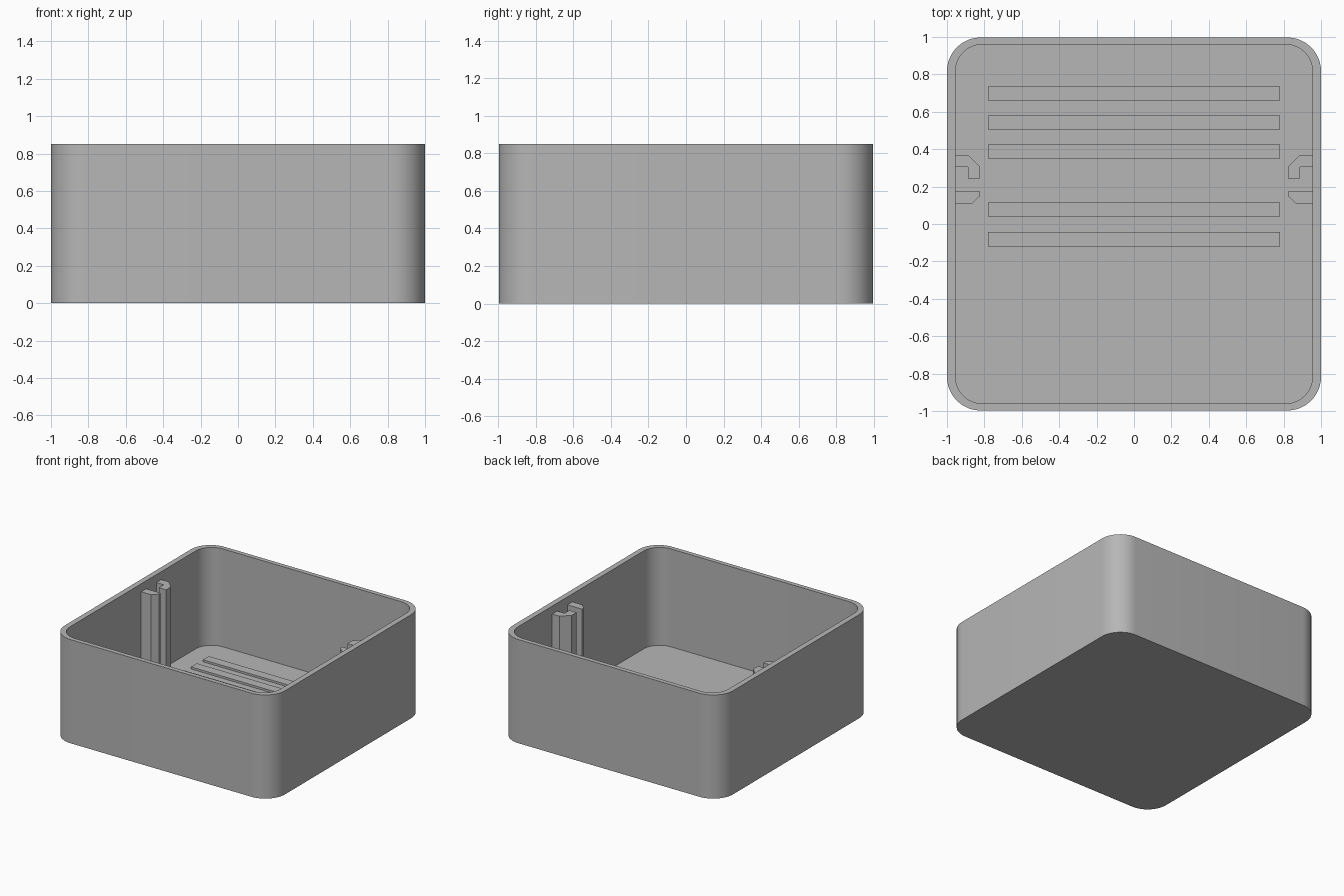
import bpy
import bmesh
import math

HEIGHT = 0.85
FLOOR = 0.047
POST_TOP = 0.785
RIB_HEIGHT = 0.017

cube = bpy.data.objects.get("Cube")
if cube:
    bpy.data.objects.remove(cube, do_unlink=True)

grey = bpy.data.materials.new("plain grey")
grey.use_nodes = True
colour = (0.47, 0.47, 0.47, 1)
grey.diffuse_color = colour
grey.node_tree.nodes["Principled BSDF"].inputs["Base Color"].default_value = colour


def finish(name, bm):
    bmesh.ops.recalc_face_normals(bm, faces=bm.faces)
    mesh = bpy.data.meshes.new(name)
    bm.to_mesh(mesh)
    bm.free()
    mesh.materials.append(grey)
    obj = bpy.data.objects.new(name, mesh)
    bpy.context.collection.objects.link(obj)
    return obj


def rounded_rectangle(half_x, half_y, radius, steps=12):
    points = []
    for corner, (sx, sy) in enumerate([(1, 1), (-1, 1), (-1, -1), (1, -1)]):
        for i in range(steps + 1):
            a = math.pi / 2 * (corner + i / steps)
            points.append((sx * (half_x - radius) + radius * math.cos(a),
                           sy * (half_y - radius) + radius * math.sin(a)))
    return points


def prism(name, outline, bottom, top):
    bm = bmesh.new()
    low, high = [[bm.verts.new((x, y, z)) for x, y in outline] for z in (bottom, top)]
    bm.faces.new(low)
    bm.faces.new(high)
    for i in range(len(outline)):
        j = (i + 1) % len(outline)
        bm.faces.new((low[i], low[j], high[j], high[i]))
    return finish(name, bm)


# Open tray: outer wall, rim, inner wall and floor as one closed shell
outer = rounded_rectangle(1.0, 0.997, 0.18)
inner = rounded_rectangle(0.955, 0.96, 0.145)
bm = bmesh.new()
rings = [[bm.verts.new((x, y, z)) for x, y in outline]
         for outline, z in ((outer, 0), (outer, HEIGHT), (inner, HEIGHT), (inner, FLOOR))]
for a, b in zip(rings, rings[1:]):
    for i in range(len(a)):
        j = (i + 1) % len(a)
        bm.faces.new((a[i], a[j], b[j], b[i]))
bm.faces.new(rings[0])
bm.faces.new(rings[-1])
tray = finish("tray", bm)
bpy.ops.object.select_all(action="DESELECT")
tray.select_set(True)
bpy.context.view_layer.objects.active = tray
bpy.ops.object.shade_smooth_by_angle(angle=math.radians(30))

# Board guide posts on both side walls
hook = [(0.957, 0.37), (0.888, 0.37), (0.823, 0.306), (0.823, 0.242),
        (0.888, 0.242), (0.888, 0.306), (0.957, 0.306)]
stop = [(0.957, 0.173), (0.823, 0.173), (0.823, 0.15), (0.866, 0.108), (0.957, 0.108)]
for side, sign in (("left", 1), ("right", -1)):
    for part, outline in (("hook_post", hook), ("stop_post", stop)):
        prism(f"{side}_{part}", [(sign * x, y) for x, y in outline], FLOOR, POST_TOP)

# Low ribs across the floor
for n, y in enumerate((-0.082, 0.078, 0.387, 0.543, 0.697), 1):
    d = 0.038
    prism(f"floor_rib_{n}", [(-0.78, y - d), (0.78, y - d), (0.78, y + d), (-0.78, y + d)],
          FLOOR, FLOOR + RIB_HEIGHT)
